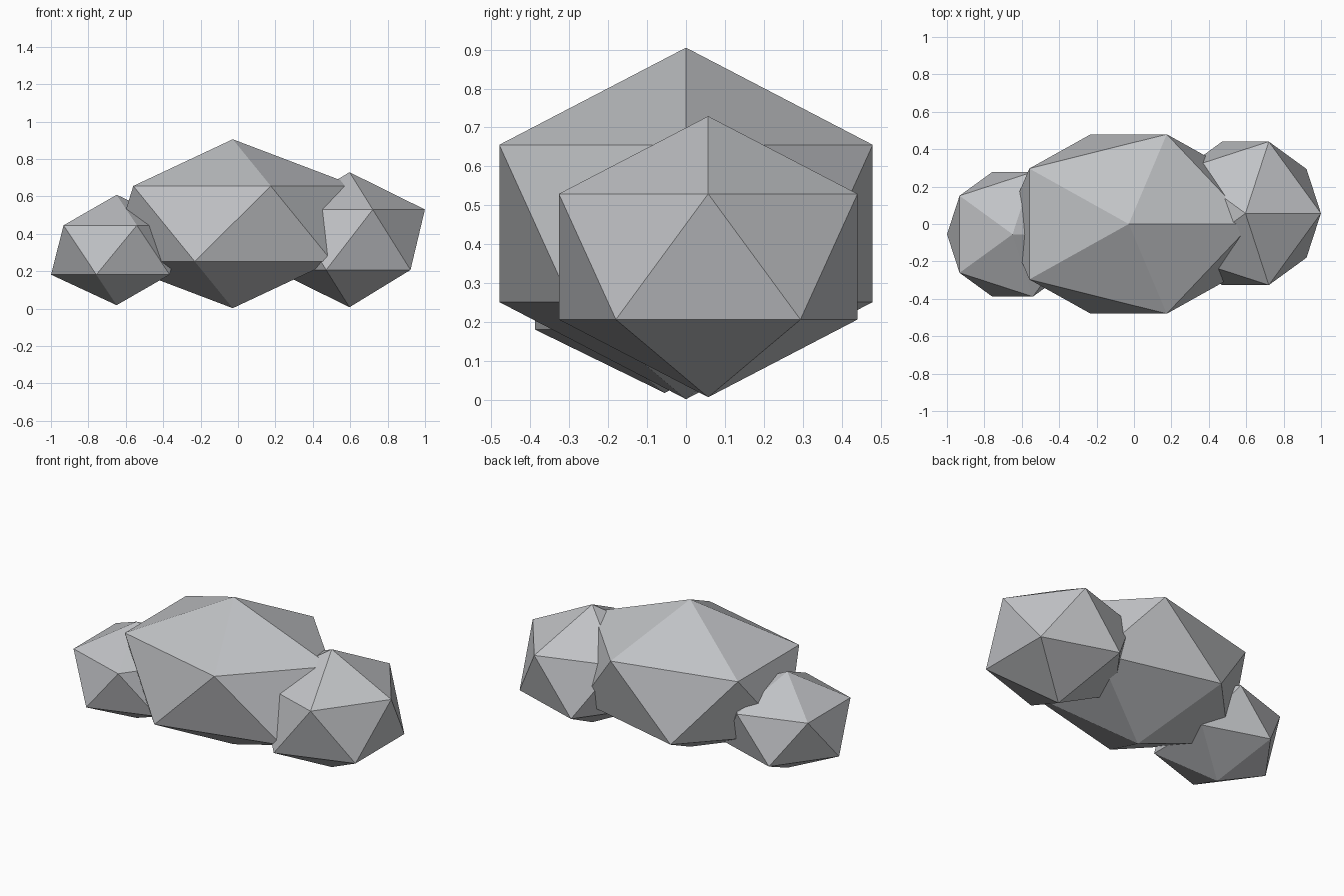
import bpy

if "Cube" in bpy.data.objects:
    bpy.data.objects.remove(bpy.data.objects["Cube"])

# One flat grey for all the stones
stone = bpy.data.materials.new("stone_grey")
stone.diffuse_color = (0.53, 0.54, 0.56, 1)
stone.use_nodes = True
stone.node_tree.nodes["Principled BSDF"].inputs["Base Color"].default_value = stone.diffuse_color


def boulder(name, center, radii):
    """Flat-shaded icosahedron stretched to the given radii."""
    bpy.ops.mesh.primitive_ico_sphere_add(subdivisions=1, radius=1, location=center)
    ob = bpy.context.object
    ob.name = name
    ob.scale = radii
    bpy.ops.object.transform_apply(location=False, rotation=False, scale=True)
    ob.data.materials.append(stone)


# Large middle stone with a smaller one overlapping at each end
boulder("middle_boulder", (-0.028, 0, 0.4535), (0.735, 0.564, 0.4515))
boulder("right_boulder", (0.596, 0.057, 0.368), (0.451, 0.451, 0.361))
boulder("left_boulder", (-0.649, -0.055, 0.313), (0.392, 0.392, 0.295))
